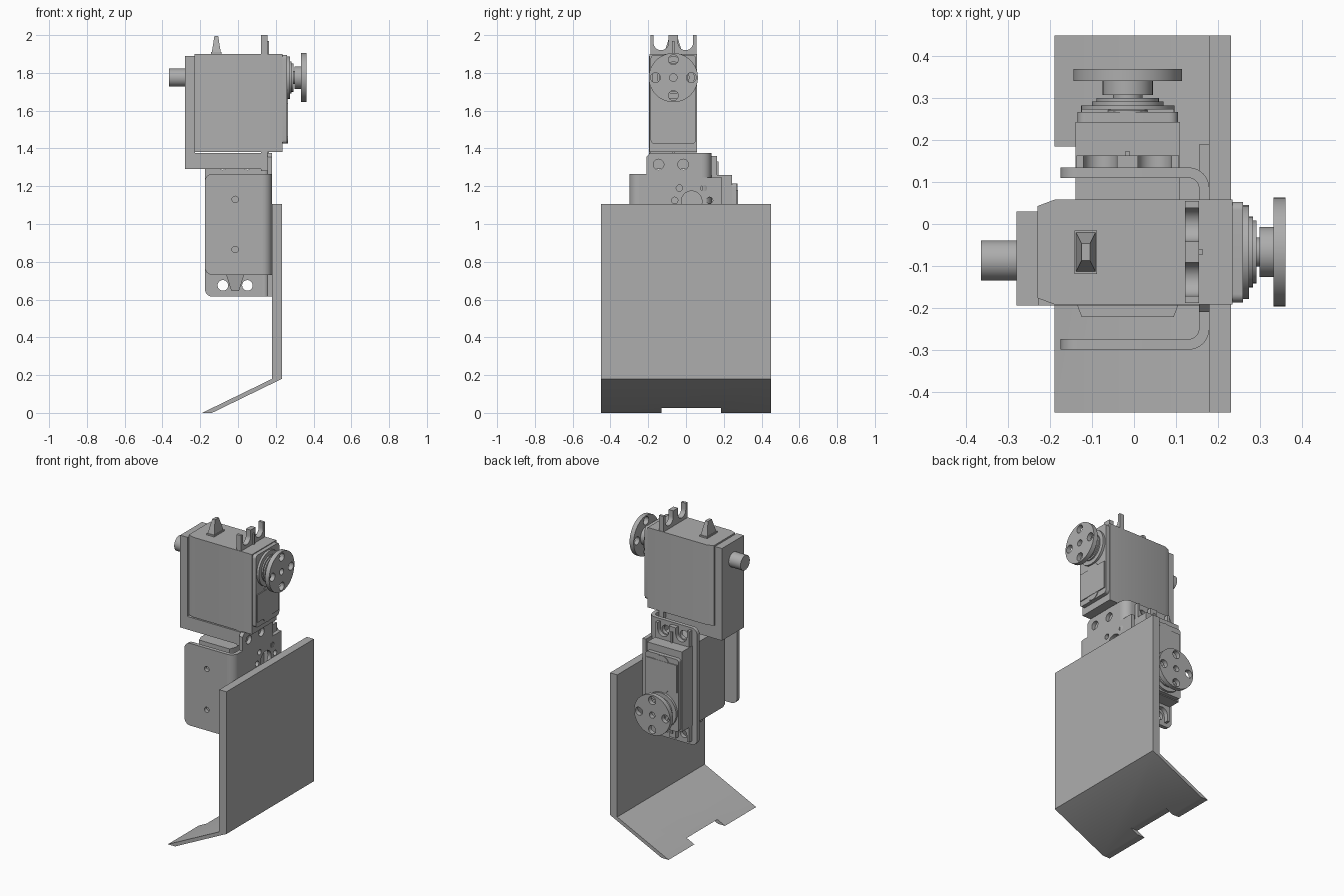
import bpy, bmesh
from math import sin, cos, pi, radians
from mathutils import Matrix, Vector

cube = bpy.data.objects.get("Cube")
if cube:
    bpy.data.objects.remove(cube, do_unlink=True)

grey = bpy.data.materials.new("plain_grey")
grey.use_nodes = True
GREY = (0.42, 0.42, 0.42, 1)
grey.diffuse_color = GREY
grey.node_tree.nodes["Principled BSDF"].inputs["Base Color"].default_value = GREY


def frame(a, b, n, origin=(0, 0, 0)):
    m = Matrix((a, b, n)).transposed().to_4x4()
    return Matrix.Translation(origin) @ m


X, Y, Z = Vector((1, 0, 0)), Vector((0, 1, 0)), Vector((0, 0, 1))
FX, FY, FZ = frame(Y, Z, X), frame(X, Z, Y), frame(X, Y, Z)


def arc(a, b, r, start, end, n):
    return [(a + r * cos(start + (end - start) * i / n),
             b + r * sin(start + (end - start) * i / n)) for i in range(n + 1)]


def circle(a, b, r, n=32):
    return arc(a, b, r, 0, 2 * pi, n)[:-1]


def rect(a0, a1, b0, b1, r=0):
    if not r:
        return [(a0, b0), (a1, b0), (a1, b1), (a0, b1)]
    corners = ((a1 - r, b1 - r), (a0 + r, b1 - r), (a0 + r, b0 + r), (a1 - r, b0 + r))
    pts = []
    for i, (a, b) in enumerate(corners):
        pts += arc(a, b, r, i * pi / 2, (i + 1) * pi / 2, 6)
    return pts


def finish(name, bm, matrix):
    bmesh.ops.transform(bm, matrix=matrix, verts=bm.verts)
    bmesh.ops.remove_doubles(bm, verts=bm.verts, dist=0.0001)
    bmesh.ops.recalc_face_normals(bm, faces=bm.faces)
    mesh = bpy.data.meshes.new(name)
    bm.to_mesh(mesh)
    bm.free()
    mesh.materials.clear()
    mesh.materials.append(grey)
    mesh.polygons.foreach_set("use_smooth", [True] * len(mesh.polygons))
    mesh.set_sharp_from_angle(angle=radians(30))
    ob = bpy.data.objects.new(name, mesh)
    bpy.context.collection.objects.link(ob)
    return ob


def prism(name, loops, lo, hi, matrix):
    """Extrude an outline (first loop) with holes (other loops)."""
    curve = bpy.data.curves.new(name, "CURVE")
    curve.dimensions = "2D"
    curve.fill_mode = "BOTH"
    curve.extrude = (hi - lo) / 2
    for pts in loops:
        s = curve.splines.new("POLY")
        s.points.add(len(pts) - 1)
        for p, (a, b) in zip(s.points, pts):
            p.co = (a, b, 0, 1)
        s.use_cyclic_u = True
    tmp = bpy.data.objects.new(name + "_outline", curve)
    mesh = bpy.data.meshes.new_from_object(tmp)
    bm = bmesh.new()
    bm.from_mesh(mesh)
    bpy.data.objects.remove(tmp)
    bpy.data.curves.remove(curve)
    bpy.data.meshes.remove(mesh)
    return finish(name, bm, matrix @ Matrix.Translation((0, 0, (lo + hi) / 2)))


def servo(tag, m):
    """Geared motor: output axis +u, width v, length w with the horn at +w."""
    face, plan = m @ FX, m @ FZ
    # case with chamfered rear edges
    prism(tag + "_motor_case",
          [[(0.235, -0.125), (0.235, 0.125), (-0.19, 0.125), (-0.23, 0.11),
            (-0.23, -0.11), (-0.19, -0.125)]], -0.26, 0.26, plan)
    # gear cover with raised panel and round bosses
    prism(tag + "_gear_cover", [rect(-0.12, 0.12, -0.215, 0.255, 0.02)], 0.23, 0.26, face)
    prism(tag + "_cover_panel", [rect(-0.11, 0.11, -0.18, 0.0)], 0.25, 0.266, face)
    for end, w in (("lower", -0.165), ("upper", -0.02)):
        prism(tag + "_" + end + "_boss", [circle(0, w, 0.05)], 0.25, 0.264, face)
    # stepped output shaft
    w = 0.135
    steps = ((0.25, 0.275, 0.112), (0.27, 0.284, 0.085), (0.28, 0.293, 0.075),
             (0.29, 0.303, 0.035), (0.3, 0.335, 0.06))
    for i, (lo, hi, r) in enumerate(steps):
        prism(f"{tag}_shaft_step_{i + 1}", [circle(0, w, r)], lo, hi, face)
    # drilled horn disc
    holes = [circle(0.095 * cos(k * pi / 2), w + 0.095 * sin(k * pi / 2), 0.026, 20)
             for k in range(4)]
    prism(tag + "_horn", [circle(0, w, 0.13, 48), circle(0, w, 0.02, 20)] + holes,
          0.333, 0.362, face)
    # slotted mounting ears at both ends
    for end, s in (("horn", 1), ("tail", -1)):
        pts = [(-0.122, 0.25), (-0.122, 0.36)]
        for v in (-0.065, 0.065):
            pts += [(v - 0.04, 0.36)] + arc(v, 0.32, 0.04, pi, 2 * pi, 12) + [(v + 0.04, 0.36)]
        pts += [(0.122, 0.36), (0.122, 0.25)]
        prism(f"{tag}_{end}_ear", [[(v, s * b) for v, b in pts]], 0.122, 0.155, face)
        prism(f"{tag}_{end}_ear_rib", [rect(-0.006, 0.006, min(s * 0.25, s * 0.33),
              max(s * 0.25, s * 0.33))], 0.15, 0.165, face)
    # tapered cable relief
    prism(tag + "_cable_base", [rect(-0.142, -0.088, -0.052, 0.052)], 0.25, 0.27, plan)
    bm = bmesh.new()
    bmesh.ops.create_cube(bm, size=1)
    for v in bm.verts:
        top = v.co.z > 0
        v.co = (-0.115 + v.co.x * (0.02 if top else 0.05),
                v.co.y * (0.04 if top else 0.1), 0.355 if top else 0.26)
    finish(tag + "_cable_relief", bm, m)


servo("upper", Matrix.Translation((0, -0.067, 1.64)))
servo("lower", frame(Y, X, -Z, (-0.015, 0.008, 1.0)))

# L-shaped holder of the upper motor, with its pivot pin
prism("holder_bracket", [[(-0.28, 1.29), (0.156, 1.29), (0.156, 1.375), (-0.228, 1.375),
                          (-0.228, 1.89), (-0.28, 1.89)]], -0.195, 0.03, FY)
prism("pivot_pin", [circle(-0.087, 1.775, 0.048)], -0.365, -0.27, FX)

# folded U bracket around the lower motor
wall = [(-0.25, 0.73), (-0.21, 0.73), (-0.21, 0.615), (0.085, 0.615), (0.085, 0.745),
        (0.19, 0.745), (0.19, 1.245), (0.085, 1.245), (0.085, 1.375), (-0.19, 1.375),
        (-0.21, 1.355), (-0.21, 1.265), (-0.25, 1.265)]
wall_holes = [circle(y, z, r, 20) for y, z, r in (
    (-0.145, 1.315, 0.028), (-0.015, 1.315, 0.028), (-0.035, 1.19, 0.017),
    (0.095, 1.19, 0.017), (-0.06, 1.125, 0.017), (0.125, 1.125, 0.017), (0.03, 1.12, 0.055))]
prism("bracket_wall", [wall] + wall_holes, 0.155, 0.18, FX)


def leg(name, y0, y1, z0, z1, holes, bend_y, turn):
    """Flat leg with rounded free corners plus the curved bend into the wall."""
    r = 0.04
    outline = [(0.131, z0), (0.131, z1)]
    outline += arc(-0.175 + r, z1 - r, r, pi / 2, pi, 6)
    outline += arc(-0.175 + r, z0 + r, r, pi, 1.5 * pi, 6)
    prism(name, [outline] + [circle(x, z, h, 24) for x, z, h in holes], y0, y1, FY)
    band = arc(0.13, bend_y, 0.05, 0, turn, 8) + arc(0.13, bend_y, 0.025, turn, 0, 8)
    prism(name + "_bend", [band], z0, z1, FZ)


leg("bracket_front_leg", -0.3, -0.275, 0.73, 1.265,
    [(-0.015, z, 0.017) for z in (0.865, 1.13)], -0.25, -pi / 2)
leg("bracket_back_leg", 0.11, 0.135, 0.615, 1.375,
    [(x, z, 0.028) for x in (-0.08, 0.05) for z in (0.675, 1.315)], 0.085, pi / 2)

# foot: upright plate and sloping sole with a notched toe
prism("upright_plate", [rect(0.18, 0.232, 0.18, 1.105)], -0.45, 0.45, FY)
sole = [(0.18, -0.45), (0.18, 0.45), (-0.19, 0.45), (-0.19, 0.185), (-0.135, 0.185),
        (-0.135, -0.13), (-0.19, -0.13), (-0.19, -0.45)]
bm = bmesh.new()
top = bm.faces.new([bm.verts.new((x, y, (x + 0.19) * 0.18 / 0.37)) for x, y in sole])
new = bmesh.ops.extrude_face_region(bm, geom=[top], use_keep_orig=True)["geom"]
bmesh.ops.translate(bm, vec=(0.052, 0, 0),
                    verts=[v for v in new if isinstance(v, bmesh.types.BMVert)])
finish("sloping_sole", bm, Matrix())
